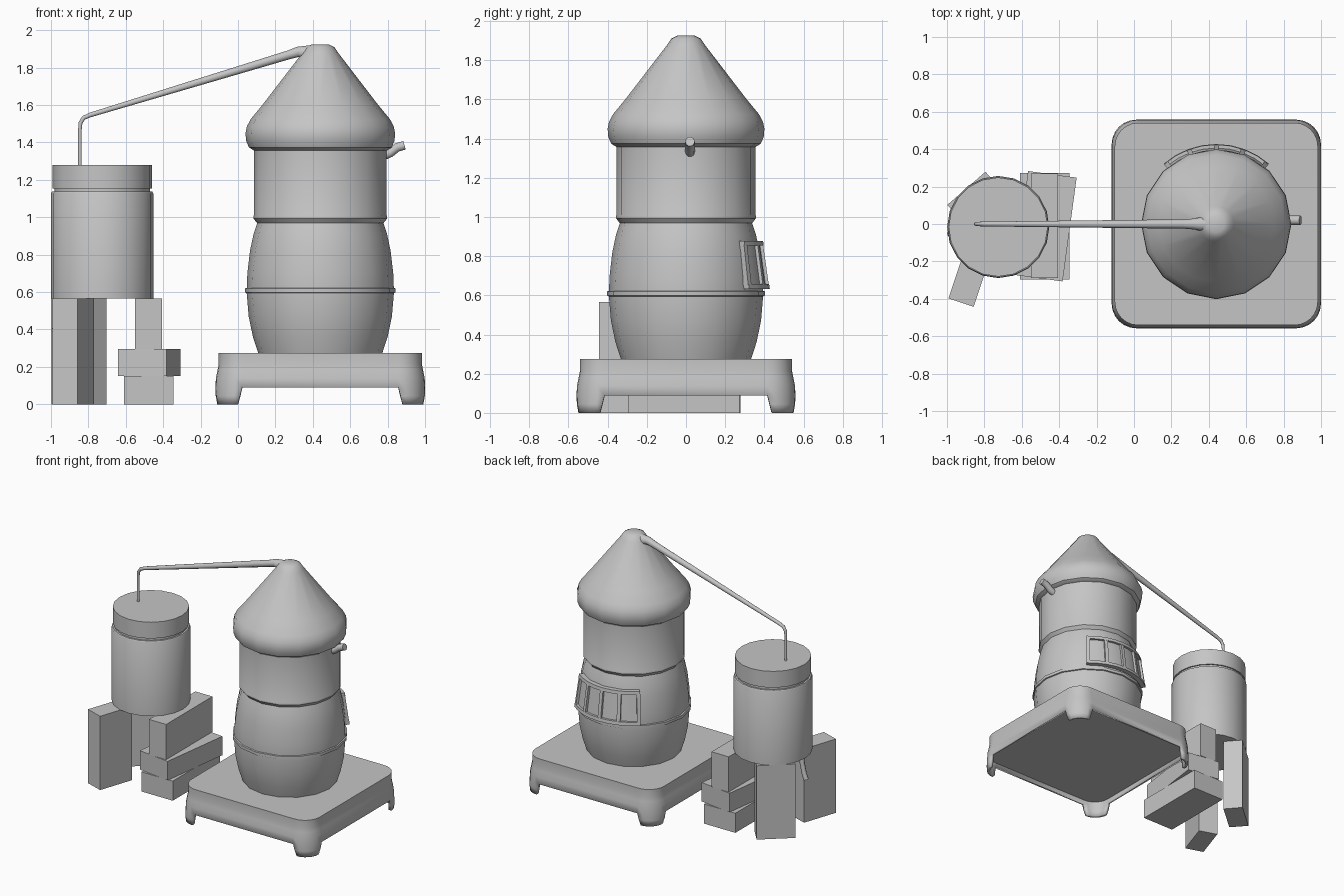
import bpy, bmesh, math
from mathutils import Vector

cube = bpy.data.objects.get("Cube")
if cube:
    bpy.data.objects.remove(cube, do_unlink=True)

grey = bpy.data.materials.new("light_grey")
grey.use_nodes = True
grey.diffuse_color = (0.56, 0.56, 0.56, 1)
grey.node_tree.nodes["Principled BSDF"].inputs["Base Color"].default_value = (0.56, 0.56, 0.56, 1)


def finish(name, bm, angle=None):
    bmesh.ops.recalc_face_normals(bm, faces=bm.faces)
    mesh = bpy.data.meshes.new(name)
    bm.to_mesh(mesh)
    bm.free()
    mesh.materials.append(grey)
    obj = bpy.data.objects.new(name, mesh)
    bpy.context.collection.objects.link(obj)
    if angle:
        bpy.ops.object.select_all(action='DESELECT')
        obj.select_set(True)
        bpy.context.view_layer.objects.active = obj
        bpy.ops.object.shade_smooth_by_angle(angle=math.radians(angle))
    return obj


def skin(bm, rings):
    """Bridge equal closed rings of points and cap both ends."""
    rows = [[bm.verts.new(p) for p in ring] for ring in rings]
    n = len(rows[0])
    for a, b in zip(rows, rows[1:]):
        for i in range(n):
            j = (i + 1) % n
            bm.faces.new((a[i], a[j], b[j], b[i]))
    bm.faces.new(rows[0])
    bm.faces.new(rows[-1])


def lathe(name, profile, cx, cy, sides):
    bm = bmesh.new()
    turns = [math.tau * i / sides for i in range(sides)]
    skin(bm, [[(cx + r * math.cos(t), cy + r * math.sin(t), z) for t in turns] for r, z in profile])
    return finish(name, bm, 35)


def tube(name, path, y, sides=10):
    """Sweep a circle of changing radius along (x, z, radius) points at constant y."""
    bm = bmesh.new()
    pts = [Vector((x, y, z)) for x, z, r in path]
    rings = []
    for i, p in enumerate(pts):
        along = (pts[min(i + 1, len(pts) - 1)] - pts[max(i - 1, 0)]).normalized()
        side = Vector((0, 1, 0))
        up = along.cross(side).normalized()
        r = path[i][2]
        rings.append([p + r * (side * math.cos(math.tau * k / sides) + up * math.sin(math.tau * k / sides))
                      for k in range(sides)])
    skin(bm, rings)
    return finish(name, bm, 50)


def block(name, size, centre, turn=0):
    bm = bmesh.new()
    bmesh.ops.create_cube(bm, size=1)
    bmesh.ops.scale(bm, vec=size, verts=bm.verts)
    obj = finish(name, bm)
    obj.location = centre
    obj.rotation_euler.z = math.radians(turn)


# Boiler: barrel, neck and conical cap
BX = 0.44
lathe("boiler_barrel", [(0.327, 0.26), (0.36, 0.36), (0.383, 0.47), (0.394, 0.6), (0.39, 0.7),
                        (0.376, 0.82), (0.357, 0.91), (0.337, 0.97)], BX, 0, 16)
lathe("barrel_hoop", [(0.385, 0.592), (0.402, 0.598), (0.402, 0.62), (0.385, 0.626)], BX, 0, 16)
lathe("boiler_neck", [(0.335, 0.965), (0.357, 0.993), (0.357, 1.006), (0.355, 1.01), (0.355, 1.37)], BX, 0, 16)
lathe("boiler_cap", [(0.355, 1.357), (0.382, 1.374), (0.397, 1.41), (0.4, 1.45), (0.393, 1.485), (0.372, 1.525),
                     (0.31, 1.6), (0.095, 1.88), (0.075, 1.91), (0.045, 1.925)], BX, 0, 16)

# Pipes
tube("vapour_pipe", [(0.45, 1.86, 0.066), (0.4, 1.868, 0.055), (0.36, 1.883, 0.037), (0.32, 1.884, 0.029),
                     (0.27, 1.868, 0.025), (-0.79, 1.547, 0.013), (-0.825, 1.532, 0.012),
                     (-0.842, 1.505, 0.011), (-0.845, 1.47, 0.01), (-0.845, 1.26, 0.01)], 0)
tube("boiler_spout", [(0.77, 1.325, 0.025), (0.815, 1.345, 0.025), (0.85, 1.373, 0.025), (0.89, 1.385, 0.025)], 0.02)
tube("bucket_outlet", [(-0.94, 0.58, 0.018), (-0.95, 0.5, 0.018), (-0.965, 0.43, 0.018), (-0.983, 0.385, 0.018)],
     -0.05, 8)


# Curved fire door on the back of the barrel
def curved_bar(bm, a0, a1, z0, z1, depth, steps):
    rings = []
    for i in range(steps + 1):
        a = math.radians(90 + a0 + (a1 - a0) * i / steps)
        ring = []
        for z, d in ((z0, 0), (z1, 0), (z1, depth), (z0, depth)):
            r = 0.392 - 0.14 * (z - 0.63) + d
            ring.append((BX + r * math.cos(a), r * math.sin(a), z))
        rings.append(ring)
    skin(bm, rings)


door = bmesh.new()
curved_bar(door, -40, 40, 0.64, 0.87, 0.018, 8)
for z in (0.632, 0.853):
    curved_bar(door, -41, 41, z, z + 0.025, 0.036, 8)
for a in (-39.5, -20, 0, 20, 39.5):
    curved_bar(door, a - 1.8, a + 1.8, 0.65, 0.86, 0.034, 1)
finish("fire_door", door, 30)


# Stand: hollow tray with flared skirt and four corner legs
def outline(half_x, half_y, radius):
    """Rounded rectangle with seven points round each corner."""
    pts = []
    for q in range(4):
        mid = math.pi / 4 + q * math.pi / 2
        sx, sy = math.copysign(1, math.cos(mid)), math.copysign(1, math.sin(mid))
        cx, cy = sx * (half_x - radius), sy * (half_y - radius)
        for k in range(7):
            t = q * math.pi / 2 + k * math.pi / 12
            pts.append(Vector((cx + radius * math.cos(t), cy + radius * math.sin(t), 0)))
    return pts


stand = bmesh.new()
rows = []
for grow, z in ((0, 0.275), (0, 0.215), (0.006, 0.185), (0.015, 0.14), (0.018, 0.09), (0.016, 0.045), (0.008, 0)):
    ring = outline(0.543 + grow, 0.541 + grow, 0.125 + grow - max(0, 0.09 - z) * 0.25)
    rows.append([stand.verts.new((p.x + BX, p.y, z)) for p in ring])
count = len(rows[0])
for level, (a, b) in enumerate(zip(rows, rows[1:])):
    for i in range(count):
        if level < 4 or i % 7 != 6:
            j = (i + 1) % count
            stand.faces.new((a[i], a[j], b[j], b[i]))
stand.faces.new(rows[0])
tray = finish("stand_tray", stand, 40)
shell = tray.modifiers.new("wall", 'SOLIDIFY')
shell.thickness = 0.022
shell.offset = -1

floor = bmesh.new()
skin(floor, [[(p.x + BX, p.y, z) for p in outline(0.54, 0.54, 0.12)] for z in (0.118, 0.135)])
finish("stand_floor", floor)

# Collecting bucket with lid
lathe("bucket", [(0.273, 0.565), (0.273, 1.128), (0.268, 1.137), (0.255, 1.137), (0.255, 1.16)], -0.726, -0.016, 20)
lathe("bucket_lid", [(0.265, 1.155), (0.265, 1.28)], -0.726, -0.016, 20)

# Bricks holding up the bucket
block("standing_brick_front", (0.275, 0.142, 0.565), (-0.881, -0.29, 0.2825), 71.4)
block("standing_brick_back", (0.27, 0.14, 0.565), (-0.85, 0.138, 0.2825), 41)
block("stack_brick_bottom", (0.265, 0.57, 0.15), (-0.477, -0.012, 0.075), 0)
block("stack_brick_middle", (0.262, 0.56, 0.145), (-0.474, -0.012, 0.2225), -7.7)
block("stack_brick_top", (0.145, 0.56, 0.27), (-0.478, -0.01, 0.43), 0)
